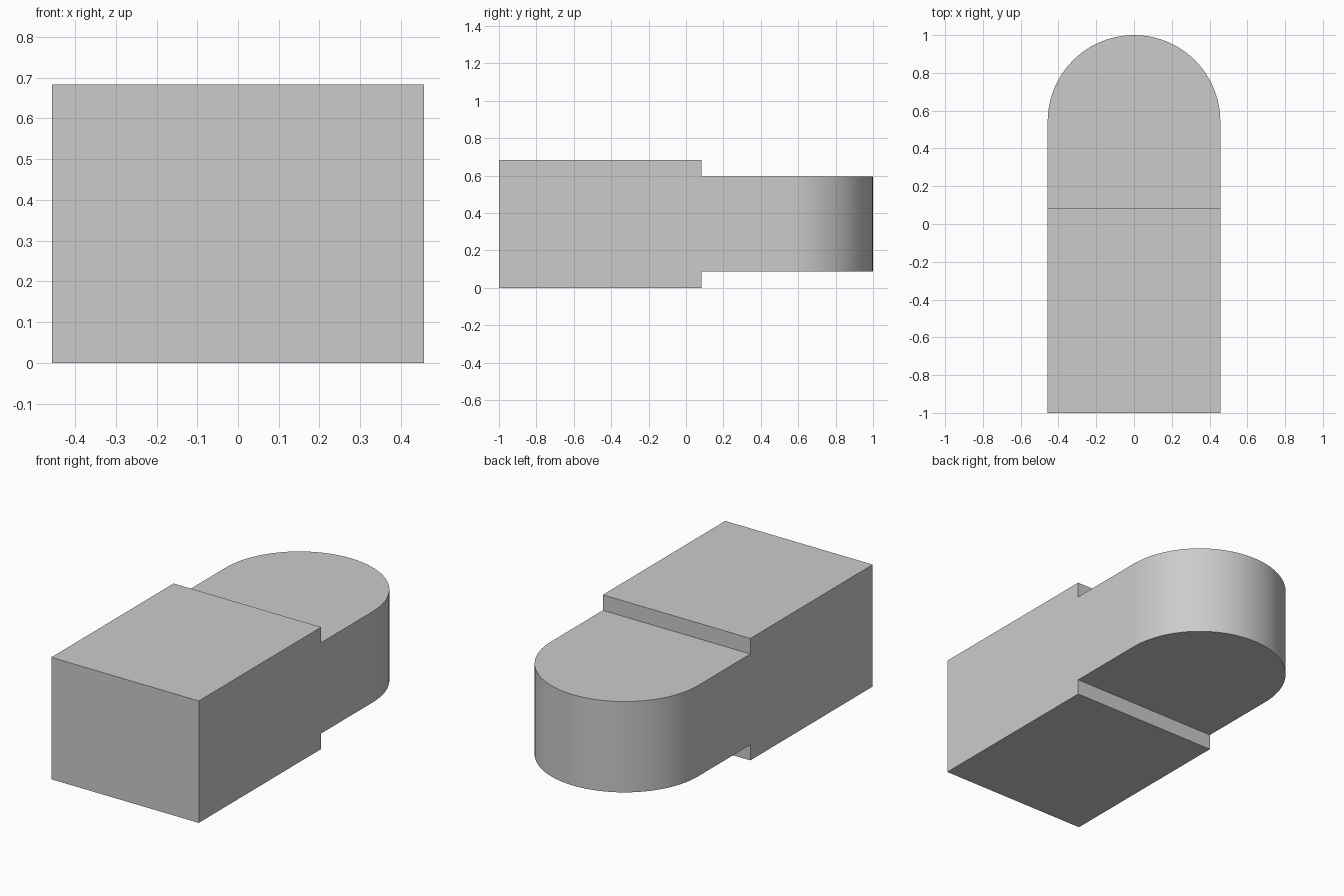
import bpy, bmesh
from math import pi, cos, sin

cube = bpy.data.objects.get("Cube")
if cube:
    bpy.data.objects.remove(cube, do_unlink=True)

HALF_W = 0.457     # half the width, also the radius of the rounded end
STEP_Y = 0.083     # where the body steps down to the tongue
HEIGHT = 0.683
INSET = 0.087      # step depth above and below the tongue
SEGMENTS = 48

grey = bpy.data.materials.new("plain grey")
grey.use_nodes = True
colour = (0.6, 0.6, 0.6, 1)
grey.diffuse_color = colour
grey.node_tree.nodes["Principled BSDF"].inputs["Base Color"].default_value = colour


def prism(name, outline, z0, z1):
    """Extrude a flat outline from z0 up to z1."""
    bm = bmesh.new()
    base = bm.faces.new([bm.verts.new((x, y, z0)) for x, y in outline])
    top = bmesh.ops.extrude_face_region(bm, geom=[base], use_keep_orig=True)
    verts = [g for g in top["geom"] if isinstance(g, bmesh.types.BMVert)]
    bmesh.ops.translate(bm, verts=verts, vec=(0, 0, z1 - z0))
    bmesh.ops.recalc_face_normals(bm, faces=bm.faces)
    mesh = bpy.data.meshes.new(name)
    bm.to_mesh(mesh)
    bm.free()
    mesh.materials.append(grey)
    obj = bpy.data.objects.new(name, mesh)
    bpy.context.collection.objects.link(obj)
    return obj


# Rectangular front body
prism("body_block", [(-HALF_W, -1), (HALF_W, -1), (HALF_W, STEP_Y), (-HALF_W, STEP_Y)],
      0, HEIGHT)

# Thinner tongue with a semicircular back end
centre_y = 1 - HALF_W
arc = [(HALF_W * cos(pi * i / SEGMENTS), centre_y + HALF_W * sin(pi * i / SEGMENTS))
       for i in range(SEGMENTS + 1)]
tongue = prism("rounded_tongue", [(-HALF_W, STEP_Y), (HALF_W, STEP_Y)] + arc,
               INSET, HEIGHT - INSET)

# Smooth the curved wall, keep the rims sharp
bpy.ops.object.select_all(action='DESELECT')
tongue.select_set(True)
bpy.context.view_layer.objects.active = tongue
bpy.ops.object.shade_smooth_by_angle(angle=pi / 6)
